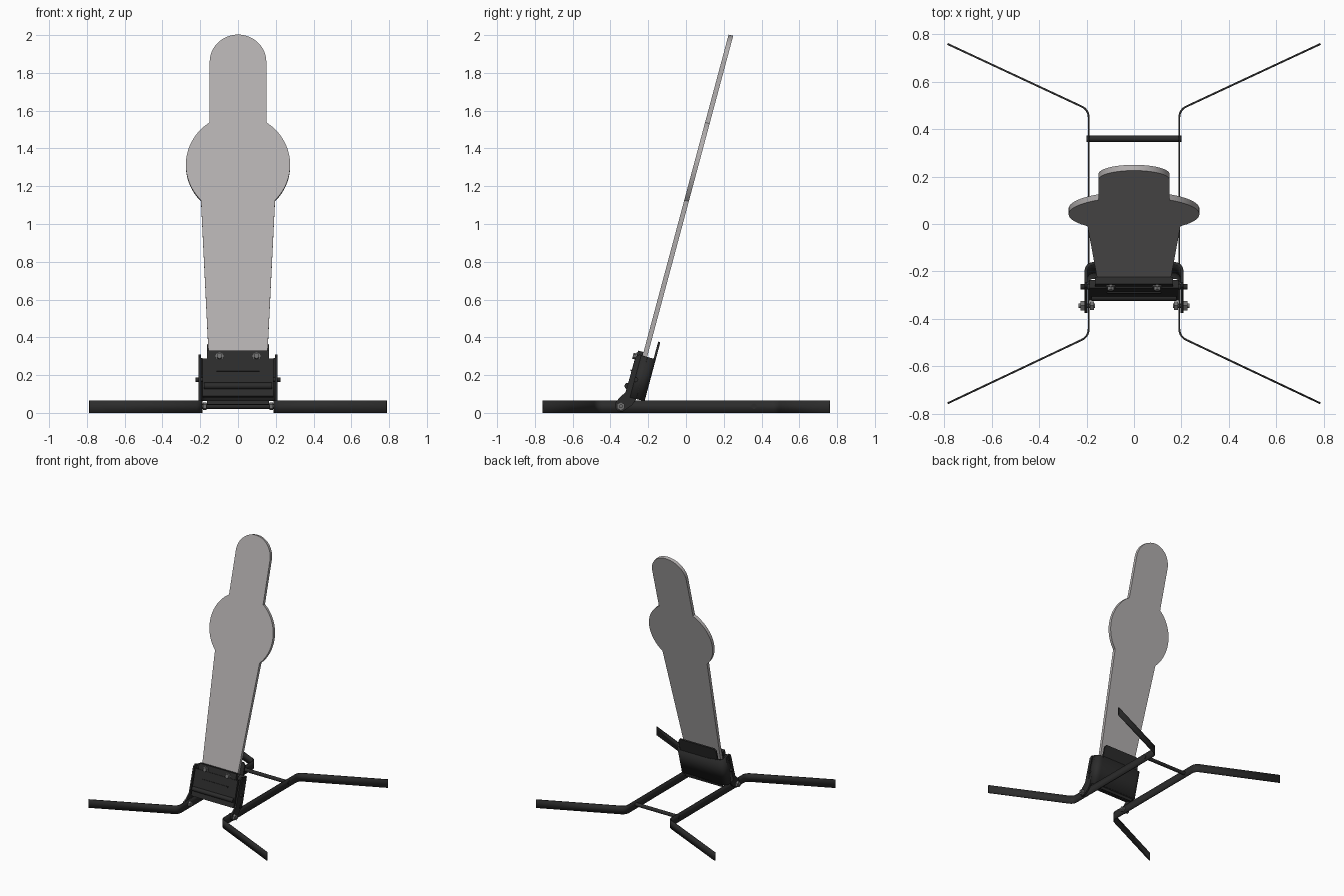
import bpy, bmesh
from math import sin, cos, pi, radians, asin, atan2, sqrt
from mathutils import Matrix, Vector

cube = bpy.data.objects.get("Cube")
if cube:
    bpy.data.objects.remove(cube, do_unlink=True)


def material(name, rgb):
    m = bpy.data.materials.new(name)
    m.use_nodes = True
    m.diffuse_color = (*rgb, 1)
    m.node_tree.nodes["Principled BSDF"].inputs["Base Color"].default_value = (*rgb, 1)
    return m


GREY = material("paddle grey", (0.45, 0.43, 0.43))
BLACK = material("black steel", (0.025, 0.025, 0.025))
ZINC = material("bolt grey", (0.16, 0.16, 0.16))

# Everything clamped to the paddle leans back: local x, depth, height
LEAN = Matrix.Translation((0, -0.298, 0)) @ Matrix.Rotation(radians(-15), 4, 'X')
FLAT = Matrix.Identity(4)


def finish(name, bm, mat, frame):
    bmesh.ops.recalc_face_normals(bm, faces=bm.faces)
    mesh = bpy.data.meshes.new(name)
    bm.to_mesh(mesh)
    bm.free()
    mesh.transform(frame)
    mesh.shade_smooth()
    mesh.set_sharp_from_angle(angle=radians(30))
    mesh.materials.append(mat)
    ob = bpy.data.objects.new(name, mesh)
    bpy.context.collection.objects.link(ob)
    return ob


def prism(name, points, shift, mat, frame):
    """Closed outline extruded along a vector."""
    bm = bmesh.new()
    face = bm.faces.new([bm.verts.new(p) for p in points])
    new = bmesh.ops.extrude_face_region(bm, geom=[face])["geom"]
    bmesh.ops.translate(bm, vec=shift, verts=[v for v in new if isinstance(v, bmesh.types.BMVert)])
    bm.faces.ensure_lookup_table()
    return finish(name, bm, mat, frame)


def box(name, x, d0, d1, h0, h1, mat=BLACK, frame=LEAN):
    pts = [(-x, d0, h0), (x, d0, h0), (x, d1, h0), (-x, d1, h0)]
    return prism(name, pts, (0, 0, h1 - h0), mat, frame)


def rod(name, a, b, r, mat=BLACK, frame=LEAN, sides=24):
    a, b = Vector(a), Vector(b)
    turn = (b - a).to_track_quat('Z', 'Y').to_matrix().to_4x4()
    bm = bmesh.new()
    bmesh.ops.create_cone(bm, cap_ends=True, segments=sides, radius1=r, radius2=r,
                          depth=(b - a).length, matrix=Matrix.Translation((a + b) / 2) @ turn)
    return finish(name, bm, mat, frame)


def rounded(path, r, steps=8):
    """Round the inner corners of an open 2D path."""
    pts = [Vector(p) for p in path]
    out = [pts[0]]
    for p, q, s in zip(pts, pts[1:], pts[2:]):
        a, b = q + (p - q).normalized() * r, q + (s - q).normalized() * r
        for i in range(steps + 1):
            t = i / steps
            out.append(a * (1 - t) ** 2 + q * 2 * t * (1 - t) + b * t * t)
    return out + [pts[-1]]


def strip(name, path, z0, z1, thick, frame):
    """Bent flat bar standing on its edge."""
    bm = bmesh.new()
    low = [bm.verts.new((p.x, p.y, z0)) for p in path]
    high = [bm.verts.new((p.x, p.y, z1)) for p in path]
    for i in range(len(path) - 1):
        bm.faces.new((low[i], low[i + 1], high[i + 1], high[i]))
    ob = finish(name, bm, BLACK, frame)
    mod = ob.modifiers.new("thickness", 'SOLIDIFY')
    mod.thickness, mod.offset, mod.use_even_offset = thick, 0, True
    return ob


# Paddle: tapered stem, round body, narrow neck with round top
R, BODY_H, NECK, TOP_H = 0.276, 1.357, 0.15, 1.92
half = [(0.145, 0.09)]
a0, a1 = -asin(sqrt(1 - (0.196 / R) ** 2)), asin(sqrt(1 - (NECK / R) ** 2))
for i in range(25):
    a = a0 + (a1 - a0) * i / 24
    half.append((R * cos(a), BODY_H + R * sin(a)))
for i in range(17):
    a = pi / 2 * i / 16
    half.append((NECK * cos(a), TOP_H + NECK * sin(a)))
outline = half + [(-x, h) for x, h in reversed(half[:-1])]
prism("paddle", [(x, -0.0125, h) for x, h in outline], (0, 0.025, 0), GREY, LEAN)

# Back channel with bent sides, and its upper tab with clipped corners
channel = rounded([(0.203, -0.02), (0.203, 0.054), (-0.203, 0.054), (-0.203, -0.02)], 0.04)
strip("back_channel", channel, 0.08, 0.31, 0.012, LEAN)
tab = [(-0.165, 0.3), (0.165, 0.3), (0.165, 0.385), (0.15, 0.403), (-0.15, 0.403), (-0.165, 0.385)]
prism("back_tab", [(x, 0.048, h) for x, h in tab], (0, 0.012, 0), BLACK, LEAN)
box("back_lower_lip", 0.165, 0.048, 0.06, 0.06, 0.09)

# Front clamp
box("front_clamp", 0.187, -0.048, -0.0125, 0.08, 0.285)
box("front_clamp_lip", 0.165, -0.042, -0.0125, 0.28, 0.33)
box("clamp_rib", 0.115, -0.054, -0.045, 0.215, 0.223)
rod("clamp_roll", (-0.18, -0.047, 0.135), (0.18, -0.047, 0.135), 0.017)
rod("pivot_rod", (-0.225, -0.013, 0.178), (0.225, -0.013, 0.178), 0.012)

# Parts repeated on both sides
flange = [(0.015, 0.08), (0.015, 0.31), (-0.03, 0.312), (-0.046, 0.295), (-0.05, 0.1), (-0.075, 0.06),
          (-0.087, 0.03), (-0.083, 0.008), (-0.068, -0.006), (-0.04, -0.004), (0, 0.04)]
for side, s in (("left", 1), ("right", -1)):
    prism(side + "_flange", [(s * 0.197, d, h) for d, h in flange], (s * 0.012, 0, 0), BLACK, LEAN)

    # Clamp bolt facing forward
    rod(side + "_clamp_washer", (s * 0.098, -0.042, 0.297), (s * 0.098, -0.047, 0.297), 0.021, ZINC)
    rod(side + "_clamp_bolt", (s * 0.098, -0.045, 0.297), (s * 0.098, -0.062, 0.297), 0.016, ZINC, sides=6)

    # Foot bolt through flange and leg
    for part, x0, x1, r, n in (("shaft", 0.165, 0.235, 0.01, 16), ("head", 0.209, 0.226, 0.023, 6),
                               ("nut", 0.168, 0.185, 0.021, 6)):
        rod(f"{side}_foot_{part}", (s * x0, -0.345, 0.035), (s * x1, -0.345, 0.035), r, ZINC, FLAT, n)

    # Leg bar splayed outward at both ends
    leg = rounded([(s * 0.787, 0.76), (s * 0.191, 0.482), (s * 0.191, -0.475), (s * 0.787, -0.757)], 0.035)
    strip(side + "_leg", leg, 0, 0.065, 0.008, FLAT)

# Rear crossbar
rod("rear_crossbar", (-0.2, 0.36, 0.035), (0.2, 0.36, 0.035), 0.014, BLACK, FLAT)
